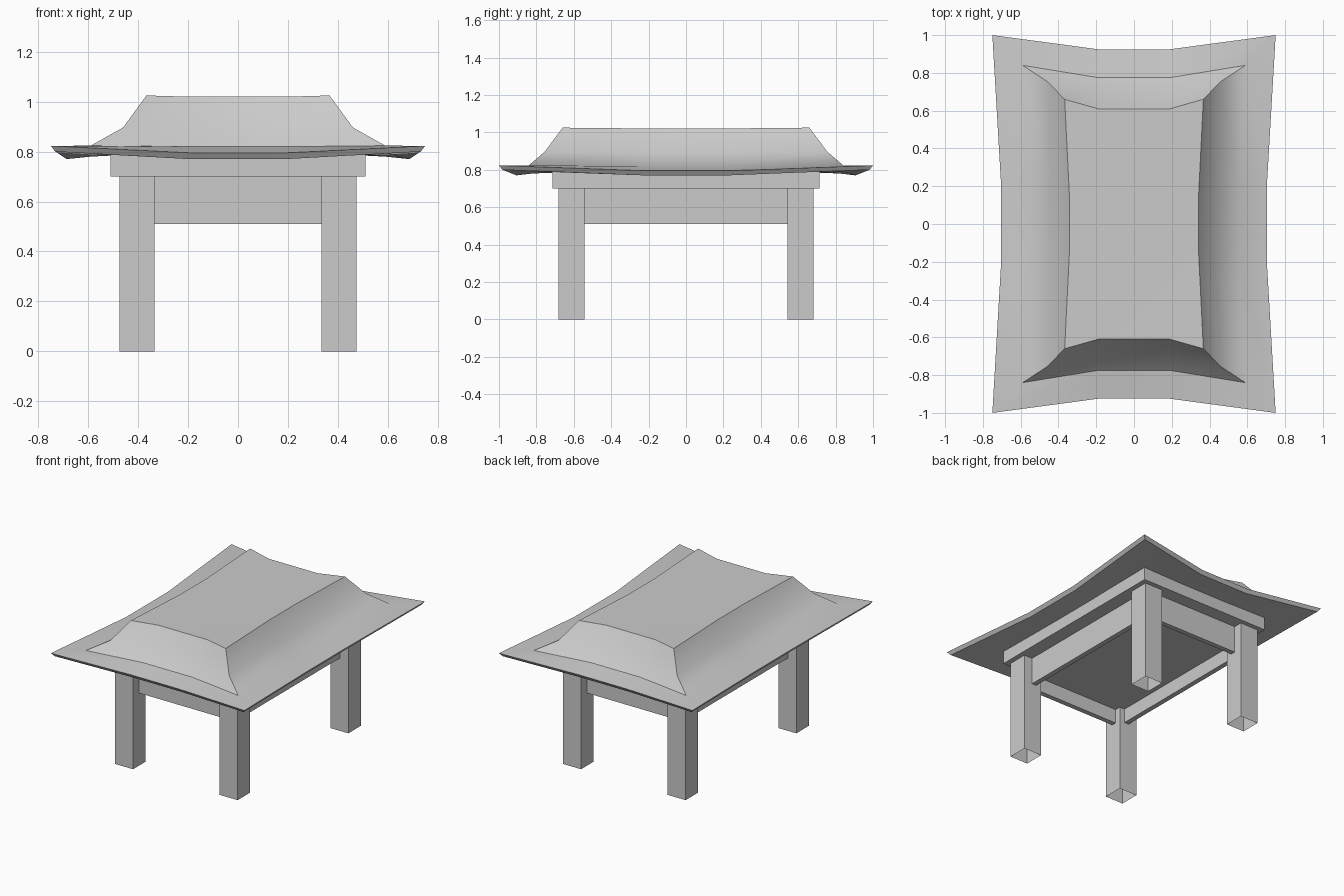
import bpy, bmesh

if "Cube" in bpy.data.objects:
    bpy.data.objects.remove(bpy.data.objects["Cube"])


def finish(bm, name):
    bmesh.ops.recalc_face_normals(bm, faces=bm.faces)
    me = bpy.data.meshes.new(name)
    bm.to_mesh(me)
    bm.free()
    ob = bpy.data.objects.new(name, me)
    bpy.context.collection.objects.link(ob)
    return ob


def box(name, x0, x1, y0, y1, z0, z1, open_bottom=False):
    bm = bmesh.new()
    bmesh.ops.create_cube(bm, size=1)
    for v in bm.verts:
        v.co = (x1 if v.co.x > 0 else x0, y1 if v.co.y > 0 else y0,
                z1 if v.co.z > 0 else z0)
    bmesh.ops.recalc_face_normals(bm, faces=bm.faces)
    if open_bottom:
        low = [f for f in bm.faces if f.normal.z < -0.9]
        bmesh.ops.delete(bm, geom=low, context='FACES_ONLY')
        me = bpy.data.meshes.new(name)
        bm.to_mesh(me)
        bm.free()
        ob = bpy.data.objects.new(name, me)
        bpy.context.collection.objects.link(ob)
        return ob
    return finish(bm, name)


def ring(bm, cx, cy, ix, iy, zc, zm):
    """Rectangle with bowed-in sides: corners at zc, side points inset at zm."""
    quarter = [(cx - ix, 0.23 * cy, zm), (cx, cy, zc), (0.19, cy - iy, zm)]
    pts = quarter + [(-x, y, z) for x, y, z in reversed(quarter)]
    pts += [(-x, -y, z) for x, y, z in pts]
    return [bm.verts.new(p) for p in pts]


# Roof: rings from the hidden inner edge of the soffit, round the eave, up to the top
profile = [
    (0.49, 0.69, 0.00, 0.00, 0.790, 0.785),
    (0.60, 0.84, 0.01, 0.02, 0.792, 0.780),
    (0.732, 0.982, 0.045, 0.075, 0.800, 0.770),
    (0.75, 1.00, 0.045, 0.075, 0.823, 0.795),
    (0.59, 0.84, 0.035, 0.065, 0.824, 0.820),
    (0.46, 0.755, 0.03, 0.055, 0.897, 0.893),
    (0.367, 0.66, 0.025, 0.05, 1.025, 1.020),
]
bm = bmesh.new()
rings = [ring(bm, *p) for p in profile]
for a, b in zip(rings, rings[1:]):
    for i in range(len(a)):
        j = (i + 1) % len(a)
        bm.faces.new((a[i], a[j], b[j], b[i]))
bm.faces.new(rings[-1])
bmesh.ops.triangulate(bm, faces=[f for f in bm.faces if len(f.verts) > 4])
roof = finish(bm, "roof")
bpy.context.view_layer.objects.active = roof
roof.select_set(True)
bpy.ops.object.shade_smooth_by_angle(angle=0.6)

# Wall plate under the roof and recessed ceiling
box("roof_plate", -0.51, 0.51, -0.715, 0.715, 0.70, 0.80)
box("ceiling", -0.39, 0.39, -0.60, 0.60, 0.61, 0.69)

# Legs and the boards between them
for sx, side in ((-1, "left"), (1, "right")):
    for sy, end in ((-1, "front"), (1, "back")):
        xs = sorted((0.335 * sx, 0.475 * sx))
        ys = sorted((0.543 * sy, 0.683 * sy))
        box(f"{end}_{side}_leg", *xs, *ys, 0.0, 0.705, open_bottom=True)
    xs = sorted((0.375 * sx, 0.41 * sx))
    box(f"{side}_board", *xs, -0.56, 0.56, 0.51, 0.705)
for sy, end in ((-1, "front"), (1, "back")):
    ys = sorted((0.585 * sy, 0.62 * sy))
    box(f"{end}_board", -0.35, 0.35, *ys, 0.51, 0.705)
